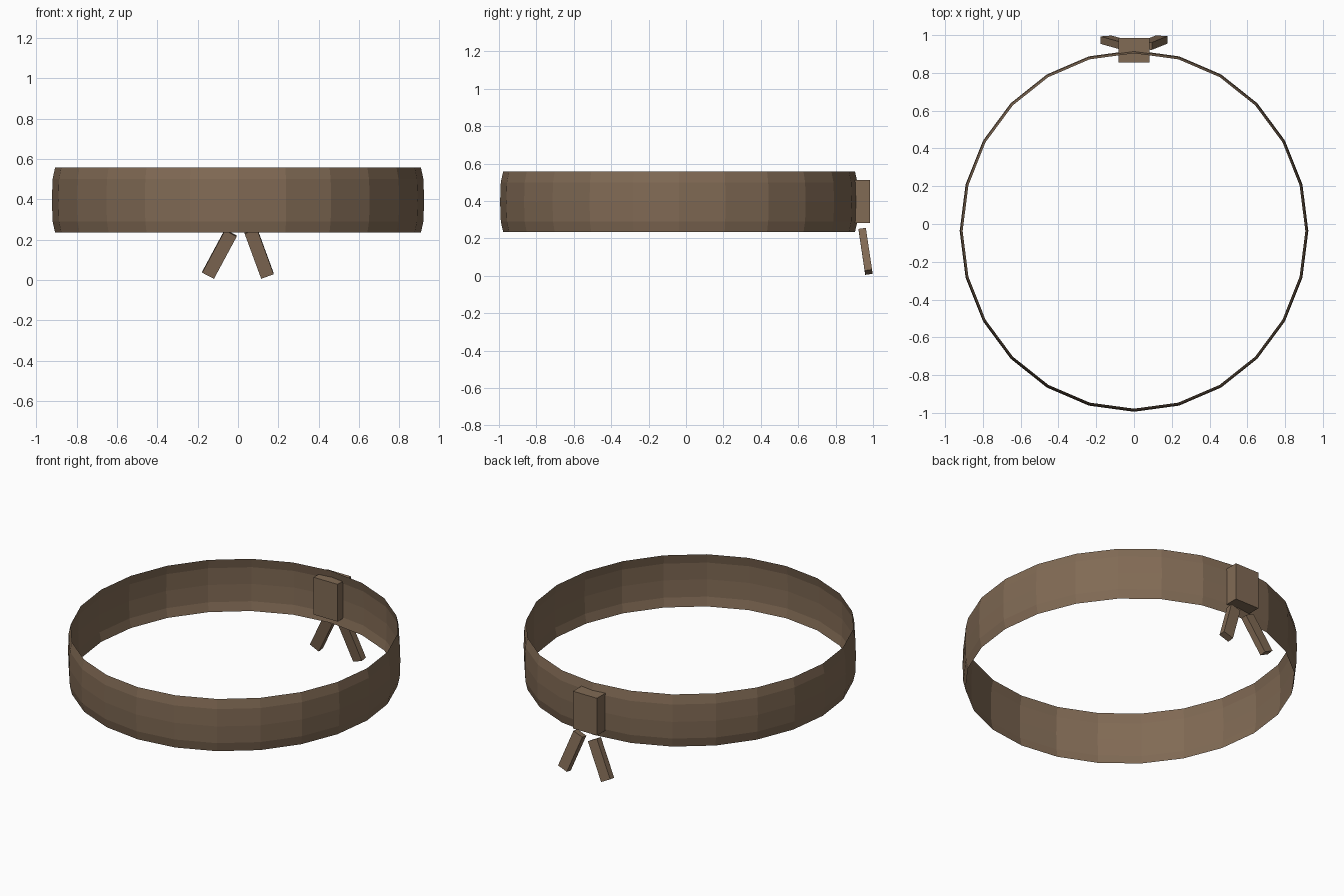
import bpy, math
from mathutils import Matrix, Vector

if "Cube" in bpy.data.objects:
    bpy.data.objects.remove(bpy.data.objects["Cube"])

mat = bpy.data.materials.new("brown_cloth")
mat.diffuse_color = (0.22, 0.145, 0.09, 1)
mat.use_nodes = True
mat.node_tree.nodes["Principled BSDF"].inputs["Base Color"].default_value = mat.diffuse_color


def finish(name, verts, faces):
    me = bpy.data.meshes.new(name)
    me.from_pydata(verts, [], faces)
    me.materials.append(mat)
    ob = bpy.data.objects.new(name, me)
    bpy.context.collection.objects.link(ob)
    return ob


def box(name, center, size, tilt=0, roll=0):
    # box tilted about x, then rolled about y
    rot = (Matrix.Rotation(math.radians(tilt), 3, 'X')
           @ Matrix.Rotation(math.radians(roll), 3, 'Y'))
    verts = [Vector(center) + rot @ Vector((x * size[0] / 2, y * size[1] / 2, z * size[2] / 2))
             for x in (-1, 1) for y in (-1, 1) for z in (-1, 1)]
    faces = [(0, 1, 3, 2), (4, 6, 7, 5), (0, 4, 5, 1),
             (2, 3, 7, 6), (0, 2, 6, 4), (1, 5, 7, 3)]
    return finish(name, verts, faces)


# headband: 24-sided bulging open sheet
N = 24
RX, RY, CY = 0.923, 0.957, -0.037
profile = [(0.235, 0.983), (0.29, 0.996), (0.395, 1.0), (0.50, 0.996), (0.557, 0.983)]
verts = [(RX * s * math.sin(2 * math.pi * i / N), CY - RY * s * math.cos(2 * math.pi * i / N), z)
         for z, s in profile for i in range(N)]
faces = [(r * N + i, r * N + (i + 1) % N, (r + 1) * N + (i + 1) % N, (r + 1) * N + i)
         for r in range(len(profile) - 1) for i in range(N)]
finish("headband", verts, faces)

# knot and its two hanging tails at the back
box("knot", (0, 0.92, 0.398), (0.164, 0.13, 0.23))
box("tail_left", (-0.092, 0.96, 0.128), (0.066, 0.04, 0.24), 8.5, 28)
box("tail_right", (0.105, 0.96, 0.131), (0.066, 0.04, 0.24), 8.5, -20)
